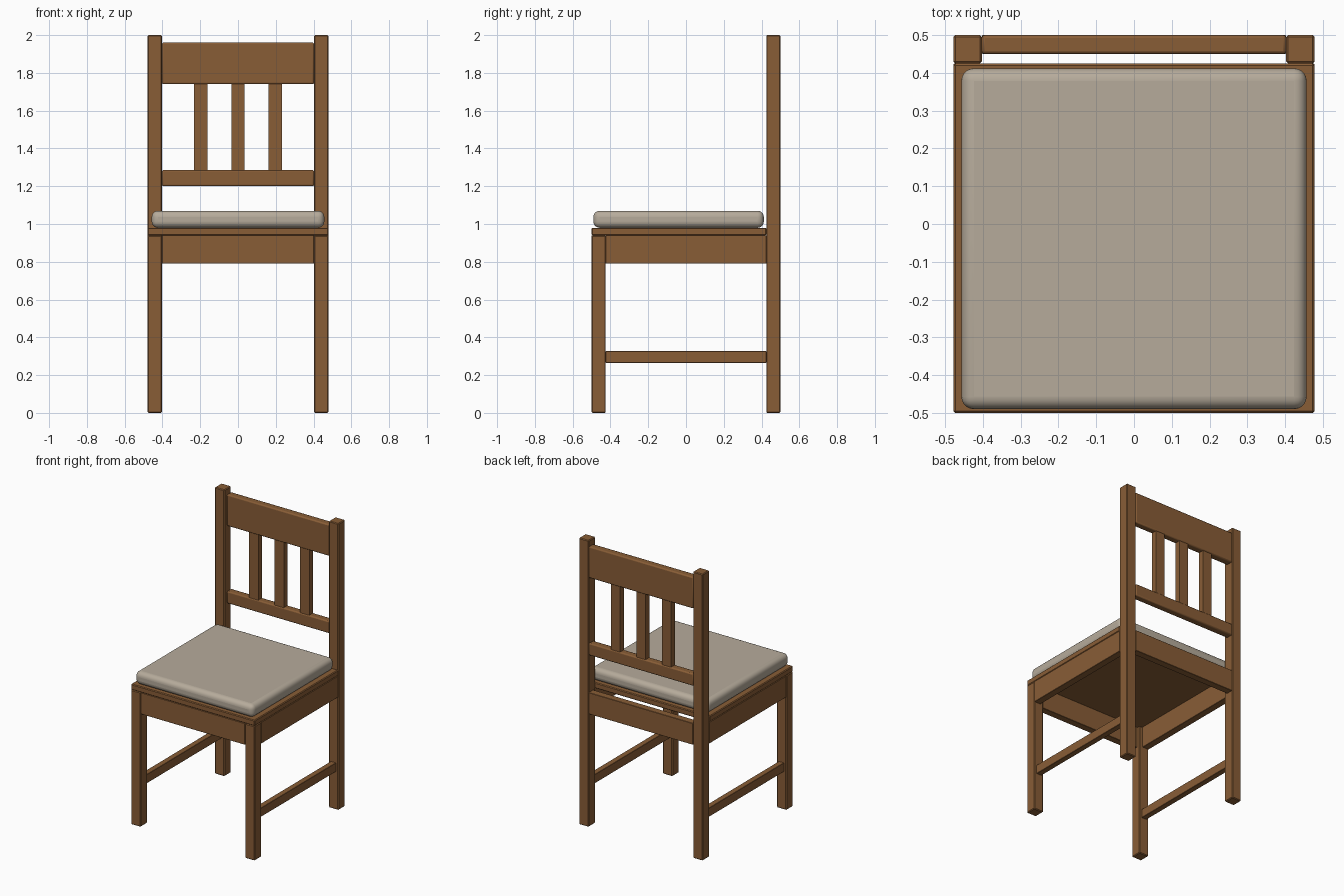
import bpy

if "Cube" in bpy.data.objects:
    bpy.data.objects.remove(bpy.data.objects["Cube"])

def material(name, color):
    m = bpy.data.materials.new(name)
    m.diffuse_color = (*color, 1)
    m.use_nodes = True
    m.node_tree.nodes["Principled BSDF"].inputs["Base Color"].default_value = m.diffuse_color
    return m

wood = material("brown wood", (0.25, 0.11, 0.037))
fabric = material("beige fabric", (0.47, 0.41, 0.33))

def box(name, x, y, z, mat=wood, bevel=0.005, segments=1):
    """Bevelled box from (min, max) ranges on each axis."""
    bpy.ops.mesh.primitive_cube_add(size=1, location=[(a + b) / 2 for a, b in (x, y, z)])
    o = bpy.context.object
    o.name = name
    o.scale = [abs(b - a) for a, b in (x, y, z)]
    bpy.ops.object.transform_apply(location=False, rotation=False, scale=True)
    o.data.materials.append(mat)
    if bevel:
        mod = o.modifiers.new("rounded edges", 'BEVEL')
        mod.width = bevel
        mod.segments = segments
    if segments > 1:
        bpy.ops.object.shade_smooth_by_angle()
    return o

W, IN = 0.478, 0.403        # outer and inner leg faces

# legs, side aprons and stretchers, left and right
for side, s in (("left", -1), ("right", 1)):
    def span(a, b):
        return tuple(sorted((s * a, s * b)))
    box(side + "_front_leg", span(IN, W), (-0.5, -0.425), (0, 0.94))
    box(side + "_back_leg", span(IN, W), (0.425, 0.5), (0, 2))
    box(side + "_apron", span(W - 0.05, W), (-0.425, 0.425), (0.79, 0.94), bevel=0.002)
    box(side + "_stretcher", span(0.42, 0.46), (-0.425, 0.425), (0.265, 0.327), bevel=0.002)

# front and back aprons
box("front_apron", (-IN, IN), (-0.5, -0.45), (0.79, 0.94), bevel=0.002)
box("back_apron", (-IN, IN), (0.45, 0.5), (0.79, 0.94), bevel=0.002)

# seat board and cushion
box("seat", (-W, W), (-0.5, 0.425), (0.94, 0.98))
box("cushion", (-0.457, 0.457), (-0.49, 0.412), (0.98, 1.07), fabric, 0.033, 5)

# backrest rails and slats
box("top_rail", (-IN, IN), (0.45, 0.5), (1.74, 1.96), bevel=0.008, segments=2)
box("lower_rail", (-IN, IN), (0.45, 0.5), (1.2, 1.285), bevel=0.008, segments=2)
for i, x in enumerate((-0.197, 0, 0.197)):
    box(f"back_slat_{i + 1}", (x - 0.035, x + 0.035), (0.455, 0.495), (1.28, 1.745), bevel=0)
